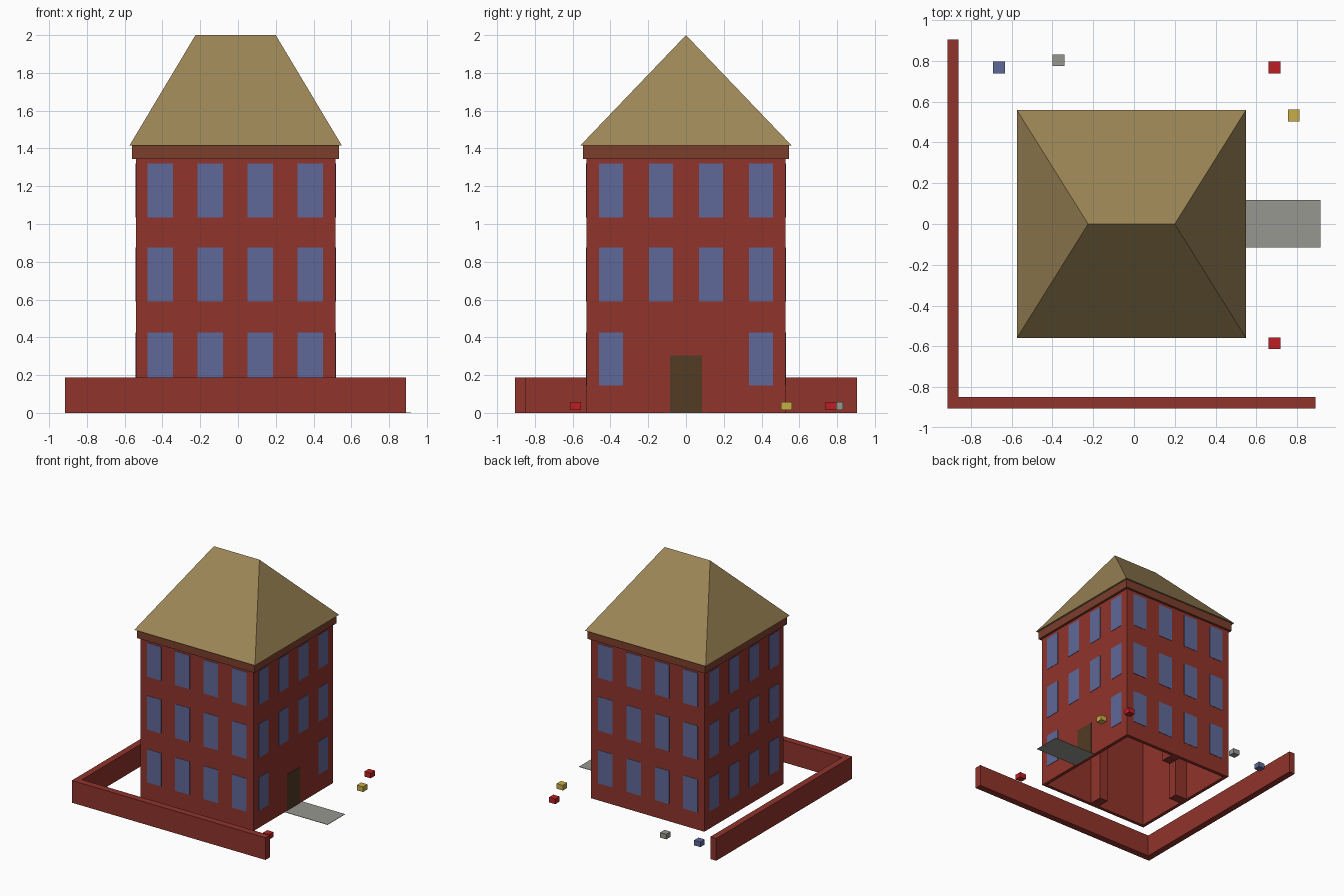
import bpy, bmesh

if "Cube" in bpy.data.objects:
    bpy.data.objects.remove(bpy.data.objects["Cube"])


def material(name, hex_rgb):
    def lin(c):
        c /= 255
        return c / 12.92 if c <= 0.04045 else ((c + 0.055) / 1.055) ** 2.4
    m = bpy.data.materials.new(name)
    m.diffuse_color = [lin(int(hex_rgb[i:i + 2], 16)) for i in (0, 2, 4)] + [1]
    m.use_nodes = True
    m.node_tree.nodes["Principled BSDF"].inputs["Base Color"].default_value = m.diffuse_color
    return m


BRICK = material("brick red", "90332b")
CORNICE = material("cornice brown", "7c3e2c")
ROOF = material("roof tan", "9c8556")
GLASS = material("window blue", "606898")
DOOR = material("door brown", "523b24")
STONE = material("path grey", "96978f")
RED = material("bright red", "bc1f26")
YELLOW = material("yellow", "c8ae48")


def finish(name, bm, mat):
    bmesh.ops.recalc_face_normals(bm, faces=bm.faces)
    mesh = bpy.data.meshes.new(name)
    bm.to_mesh(mesh)
    bm.free()
    mesh.materials.append(mat)
    ob = bpy.data.objects.new(name, mesh)
    bpy.context.collection.objects.link(ob)
    return ob


def add_box(bm, x, y, z):
    vs = bmesh.ops.create_cube(bm, size=1)["verts"]
    for v in vs:
        v.co = [r[0] if c < 0 else r[1] for r, c in zip((x, y, z), v.co)]
    return vs


def box(name, mat, x, y, z):
    bm = bmesh.new()
    add_box(bm, x, y, z)
    return finish(name, bm, mat)


X0, X1, Y0, Y1 = -0.54, 0.515, -0.527, 0.527

# House walls: hollow shell, open underneath
bm = bmesh.new()
add_box(bm, (X0, X1), (Y0, Y1), (0, 1.345))
bm.normal_update()
bottom = [f for f in bm.faces if f.calc_center_median().z < 0.01]
bmesh.ops.delete(bm, geom=bottom, context='FACES_ONLY')
house = finish("house_walls", bm, BRICK)
shell = house.modifiers.new("Thickness", 'SOLIDIFY')
shell.thickness = 0.04
shell.offset = -1

# Short inner wall stubs at the middle of each side
for i, (x, y) in enumerate([((-0.05, 0.03), (Y0 + 0.02, Y0 + 0.14)),
                            ((-0.05, 0.03), (Y1 - 0.14, Y1 - 0.02)),
                            ((X0 + 0.02, X0 + 0.14), (-0.04, 0.04))]):
    box(f"inner_wall_{i}", BRICK, x, y, (0, 1.32))

# Cornice below the eaves
box("cornice", CORNICE, (-0.56, 0.535), (-0.546, 0.546), (1.345, 1.415))

# Hipped roof with a short ridge
bm = bmesh.new()
for v in add_box(bm, (-0.575, 0.55), (-0.56, 0.56), (1.415, 2.0)):
    if v.co.z > 1.9:
        v.co.x = -0.225 if v.co.x < 0 else 0.2
        v.co.y = 0
bmesh.ops.remove_doubles(bm, verts=bm.verts, dist=0.001)
finish("hipped_roof", bm, ROOF)

# Window plates on all four sides
T = 0.003
ROWS = [(0.145, 0.425), (0.59, 0.875), (1.035, 1.32)]
FRONT_X = [-0.412, -0.147, 0.117, 0.383]
SIDE_Y = [-0.397, -0.132, 0.132, 0.397]
bm = bmesh.new()
for row, z in enumerate(ROWS):
    for x in FRONT_X:
        for y in (Y0, Y1):
            add_box(bm, (x - 0.067, x + 0.067), (y - T, y + T), z)
    for y in SIDE_Y:
        for x in (X0, X1):
            if row == 0 and x == X1 and abs(y) < 0.2:
                continue  # the door takes this place
            add_box(bm, (x - T, x + T), (y - 0.064, y + 0.064), z)
finish("windows", bm, GLASS)

# Door and path
box("door", DOOR, (X1 - T, X1 + T), (-0.085, 0.085), (0, 0.305))
box("path", STONE, (X1, 0.915), (-0.115, 0.118), (0, 0.003))

# Garden walls along the front and left
bm = bmesh.new()
add_box(bm, (-0.915, 0.89), (-0.905, -0.848), (0, 0.187))
add_box(bm, (-0.915, -0.86), (-0.848, 0.905), (0, 0.187))
finish("garden_walls", bm, BRICK)

# Small coloured blocks in the yard
for name, mat, x, y in [("grey_block", STONE, -0.37, 0.803),
                        ("blue_block", GLASS, -0.663, 0.768),
                        ("red_block_back", RED, 0.69, 0.768),
                        ("yellow_block", YELLOW, 0.784, 0.532),
                        ("red_block_front", RED, 0.69, -0.585)]:
    box(name, mat, (x - 0.029, x + 0.029), (y - 0.029, y + 0.029), (0.014, 0.057))
